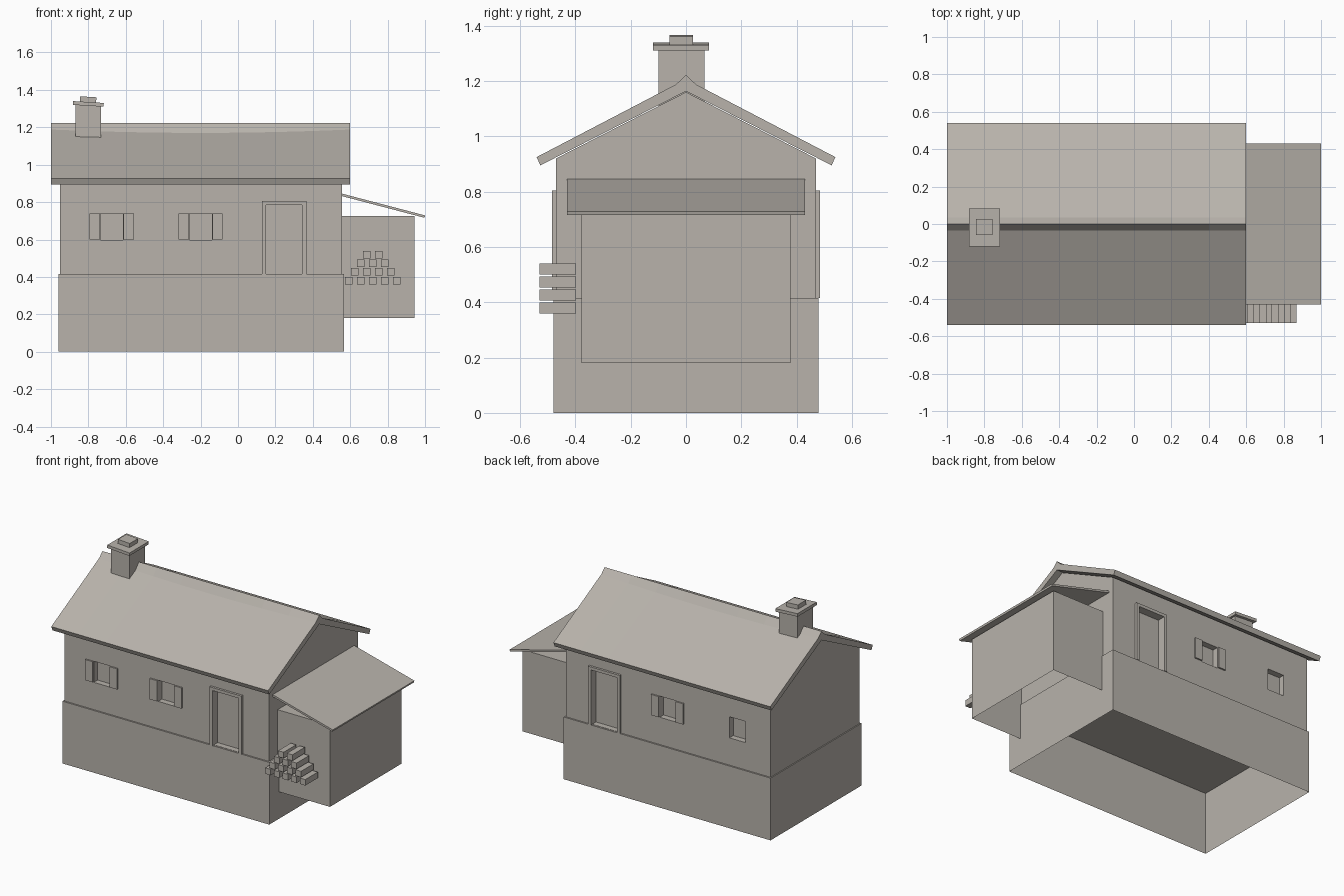
import bpy, bmesh
from math import radians, atan2, hypot

cube = bpy.data.objects.get("Cube")
if cube:
    bpy.data.objects.remove(cube, do_unlink=True)

STONE = (0.48, 0.45, 0.41, 1)
stone = bpy.data.materials.new("warm_grey")
stone.use_nodes = True
stone.diffuse_color = STONE
stone.node_tree.nodes["Principled BSDF"].inputs["Base Color"].default_value = STONE


def finish(name, bm):
    bmesh.ops.recalc_face_normals(bm, faces=bm.faces)
    mesh = bpy.data.meshes.new(name)
    bm.to_mesh(mesh)
    bm.free()
    mesh.materials.append(stone)
    obj = bpy.data.objects.new(name, mesh)
    bpy.context.collection.objects.link(obj)
    return obj


def box(name, x, y, z, open_bottom=False, tilt=0):
    """Box from (min, max) pairs, tilted about its own centre."""
    bm = bmesh.new()
    bmesh.ops.create_cube(bm, size=1)
    for v in bm.verts:
        v.co = [v.co[i] * (r[1] - r[0]) for i, r in enumerate((x, y, z))]
    if open_bottom:
        bm.normal_update()
        low = [f for f in bm.faces if f.normal.z < -0.5]
        bmesh.ops.delete(bm, geom=low, context='FACES_ONLY')
    obj = finish(name, bm)
    obj.location = [sum(r) / 2 for r in (x, y, z)]
    obj.rotation_euler.y = tilt
    return obj


def loft(name, sections):
    """Solid through a row of closed (x, y, z) sections."""
    bm = bmesh.new()
    rings = [[bm.verts.new(p) for p in s] for s in sections]
    n = len(rings[0])
    for a, b in zip(rings, rings[1:]):
        for i in range(n):
            j = (i + 1) % n
            bm.faces.new((a[i], a[j], b[j], b[i]))
    bm.faces.new(rings[0])
    bm.faces.new(rings[-1])
    return finish(name, bm)


# Stone base and gabled walls
box("foundation", (-0.96, 0.567), (-0.48, 0.48), (0, 0.415), open_bottom=True)
gable = [(-0.47, 0.415), (0.47, 0.415), (0.47, 0.92), (0, 1.16), (-0.47, 0.92)]
walls = loft("walls", [[(x, y, z) for y, z in gable] for x in (-0.953, 0.557)])


def recess(side, x0, x1, z0, z1, depth=0.04):
    """Cut a shallow opening into the front (-1) or back (+1) wall."""
    ys = sorted((side * (0.47 - depth), side * 0.55))
    cutter = box("cutter", (x0, x1), ys, (z0, z1))
    cutter.hide_render = True
    mod = walls.modifiers.new("opening", 'BOOLEAN')
    mod.operation = 'DIFFERENCE'
    mod.solver = 'EXACT'
    mod.object = cutter
    bpy.context.view_layer.objects.active = walls
    bpy.ops.object.modifier_apply(modifier=mod.name)
    bpy.data.objects.remove(cutter, do_unlink=True)


def window(name, side, cx, shutters=True):
    recess(side, cx - 0.06, cx + 0.06, 0.597, 0.738)
    if shutters:
        ys = sorted((side * 0.465, side * 0.48))
        for label, s in (("right", -1), ("left", 1)):
            xs = sorted((cx + s * 0.063, cx + s * 0.118))
            box(f"{name}_{label}_shutter", xs, ys, (0.6, 0.738))


def door(name, side, cx):
    recess(side, cx - 0.096, cx + 0.096, 0.417, 0.785)
    ys = sorted((side * 0.465, side * 0.485))
    for label, s in (("right", -1), ("left", 1)):
        xs = sorted((cx + s * 0.096, cx + s * 0.118))
        box(f"{name}_{label}_jamb", xs, ys, (0.415, 0.785))
    box(f"{name}_lintel", (cx - 0.118, cx + 0.118), ys, (0.785, 0.805))


# Openings
window("front_outer_window", -1, -0.675)
window("front_middle_window", -1, -0.2)
door("front_door", -1, 0.247)
window("back_outer_window", 1, -0.71, shutters=False)
window("back_middle_window", 1, -0.195)
door("back_door", 1, 0.267)

# Main roof with a raised ridge, sagging slightly below the ridge
sections = []
for i in range(9):
    x = -1 + 1.6 * i / 8
    crease = 1.188 - 0.018 * (1 - ((x + 0.2) / 0.8) ** 2)
    half = [(0.527, 0.895), (0.54, 0.925), (0.036, crease)]
    profile = half + [(0, 1.222)] + [(-y, z) for y, z in reversed(half)] + [(0, 1.163)]
    sections.append([(x, y, z) for y, z in profile])
loft("main_roof", sections)

# Chimney
box("chimney_stack", (-0.868, -0.732), (-0.1, 0.066), (1.1, 1.32))
box("chimney_cap", (-0.882, -0.718), (-0.119, 0.084), (1.315, 1.335), tilt=radians(3.5))
box("chimney_pot", (-0.845, -0.758), (-0.06, 0.026), (1.325, 1.363), tilt=radians(3.5))

# Side shed with a sloping roof
box("shed", (0.555, 0.943), (-0.378, 0.378), (0.18, 0.725), open_bottom=True)
run, drop = 0.45, 0.118
length = hypot(run, drop)
box("shed_roof", (0.774 - length / 2, 0.774 + length / 2), (-0.43, 0.43),
    (0.775, 0.788), tilt=atan2(drop, run))

# Stacked firewood
for row in range(4):
    count = 5 - row
    z = 0.36 + 0.0465 * row
    for i in range(count):
        x = 0.72 + 0.064 * (i - (count - 1) / 2)
        box("firewood_log", (x - 0.02, x + 0.02), (-0.53, -0.398), (z, z + 0.04))
